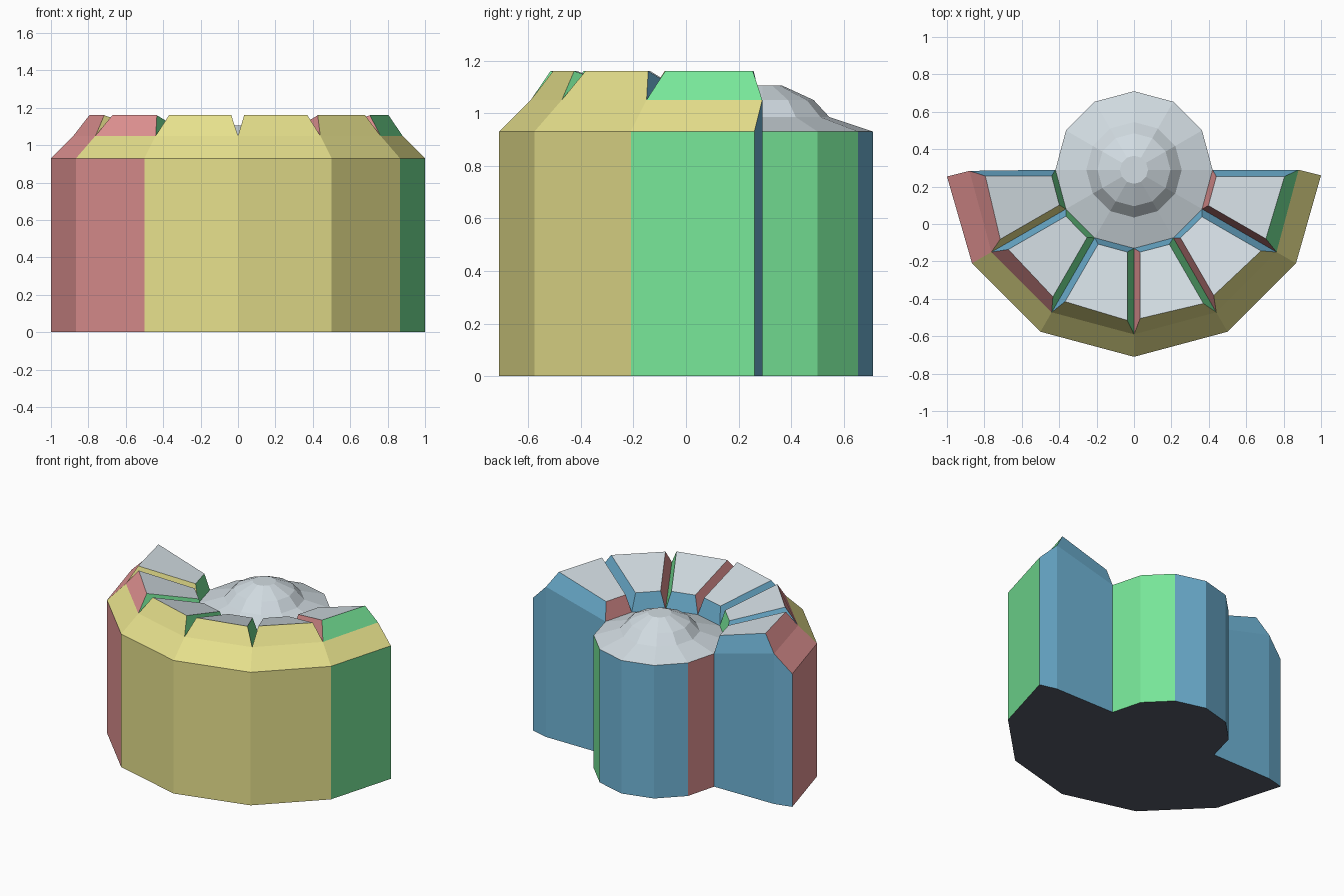
import bpy, bmesh, math
from mathutils import Vector

if "Cube" in bpy.data.objects:
    bpy.data.objects.remove(bpy.data.objects["Cube"])

CY = 0.29          # centre of the half ring and the round post
N = 6              # ring segments, 30 degrees each


def lin(c):
    c /= 255
    return c / 12.92 if c < 0.04045 else ((c + 0.055) / 1.055) ** 2.4


# one material per colour
palette = {"yellow": (230, 224, 140), "green": (119, 230, 152), "blue": (112, 181, 215),
           "red": (230, 150, 150), "grey": (210, 220, 226), "dark": (86, 91, 104)}
names = list(palette)
mats = []
for n, c in palette.items():
    m = bpy.data.materials.new(n + "_paint")
    m.diffuse_color = (*[lin(v) for v in c], 1)
    m.use_nodes = True
    m.node_tree.nodes["Principled BSDF"].inputs["Base Color"].default_value = m.diffuse_color
    mats.append(m)


def make_object(name, faces):
    """faces: list of (points, colour name)"""
    bm = bmesh.new()
    for pts, col in faces:
        f = bm.faces.new([bm.verts.new(p) for p in pts])
        f.material_index = names.index(col)
    bmesh.ops.remove_doubles(bm, verts=bm.verts[:], dist=0.0005)
    bmesh.ops.recalc_face_normals(bm, faces=bm.faces[:])
    me = bpy.data.meshes.new(name)
    bm.to_mesh(me)
    bm.free()
    for m in mats:
        me.materials.append(m)
    ob = bpy.data.objects.new(name, me)
    bpy.context.collection.objects.link(ob)
    return ob


def polar(r, deg, z):
    a = math.radians(deg)
    return Vector((r * math.cos(a), CY + r * math.sin(a), z))


def outer(i, z):
    p = polar(1, 180 + 30 * i, z)
    if i in (0, N):            # the two end corners sit slightly forward
        p.y -= 0.036 if i == 0 else 0.03
    return p


def shoulder(i, z):
    p = polar(.88, 180 + 30 * i, z)
    if i == 0:
        p.y -= 0.006
    return p


# colours of the segments, left to right
wall = "red red yellow yellow yellow green".split()
bevel = "red yellow yellow yellow yellow yellow".split()
inner = "green green blue blue blue red".split()
start = "blue blue blue red red red".split()
end = "yellow green green green blue blue".split()

faces = []
for i in range(N):
    a0, a1 = 180 + 30 * i, 210 + 30 * i
    # outer wall and sloping shoulder
    faces.append(([outer(i, 0), outer(i + 1, 0), outer(i + 1, .93), outer(i, .93)], wall[i]))
    m0, m1 = shoulder(i, 1.05), shoulder(i + 1, 1.05)
    i0, i1 = polar(.42, a0, .93), polar(.42, a1, .93)
    faces.append(([outer(i, .93), outer(i + 1, .93), m1, m0], bevel[i]))
    # tapered block, sides set in from the radial lines, top falling inwards
    off0 = polar(.033, a0 + 90, 0) - Vector((0, CY, 0))
    off1 = polar(.036, a1 - 90, 0) - Vector((0, CY, 0))
    to0, to1 = polar(.795, a0, 1.16) + off0, polar(.805, a1, 1.16) + off1
    ti0, ti1 = polar(.44, a0, 1.05) + off0, polar(.44, a1, 1.05) + off1
    faces += [([m0, m1, to1, to0], wall[i]), ([i0, i1, ti1, ti0], inner[i]),
              ([m0, to0, ti0, i0], start[i]), ([m1, to1, ti1, i1], end[i]),
              ([to0, to1, ti1, ti0], "grey")]

# flat back ends of the ring
for i, a in ((0, 180), (N, 360)):
    foot = shoulder(i, 0)
    faces.append(([outer(i, 0), foot, shoulder(i, 1.05), outer(i, .93)], "blue"))
    faces.append(([foot, polar(.42, a, 0), polar(.42, a, .93), shoulder(i, 1.05)], "blue"))

# back half of the round post
post = "green green blue blue blue red".split()
for k in range(N):
    a, b = 30 * k, 30 * k + 30
    faces.append(([polar(.42, a, 0), polar(.42, b, 0), polar(.42, b, .93), polar(.42, a, .93)], post[k]))

# stepped dome on the post
profile = [(.42, .93), (.255, .985), (.195, 1.05), (.075, 1.105)]
for (r0, z0), (r1, z1) in zip(profile, profile[1:]):
    for a in range(0, 360, 30):
        faces.append(([polar(r0, a, z0), polar(r0, a + 30, z0),
                       polar(r1, a + 30, z1), polar(r1, a, z1)], "grey"))
faces.append(([polar(.075, a, 1.105) for a in range(0, 360, 30)], "grey"))

# underside
under = [outer(i, 0) for i in range(N + 1)] + [shoulder(N, 0)]
under += [polar(.42, 30 * k, 0) for k in range(N + 1)] + [shoulder(0, 0)]
faces.append((under, "dark"))

make_object("half_ring_and_domed_post", faces)
